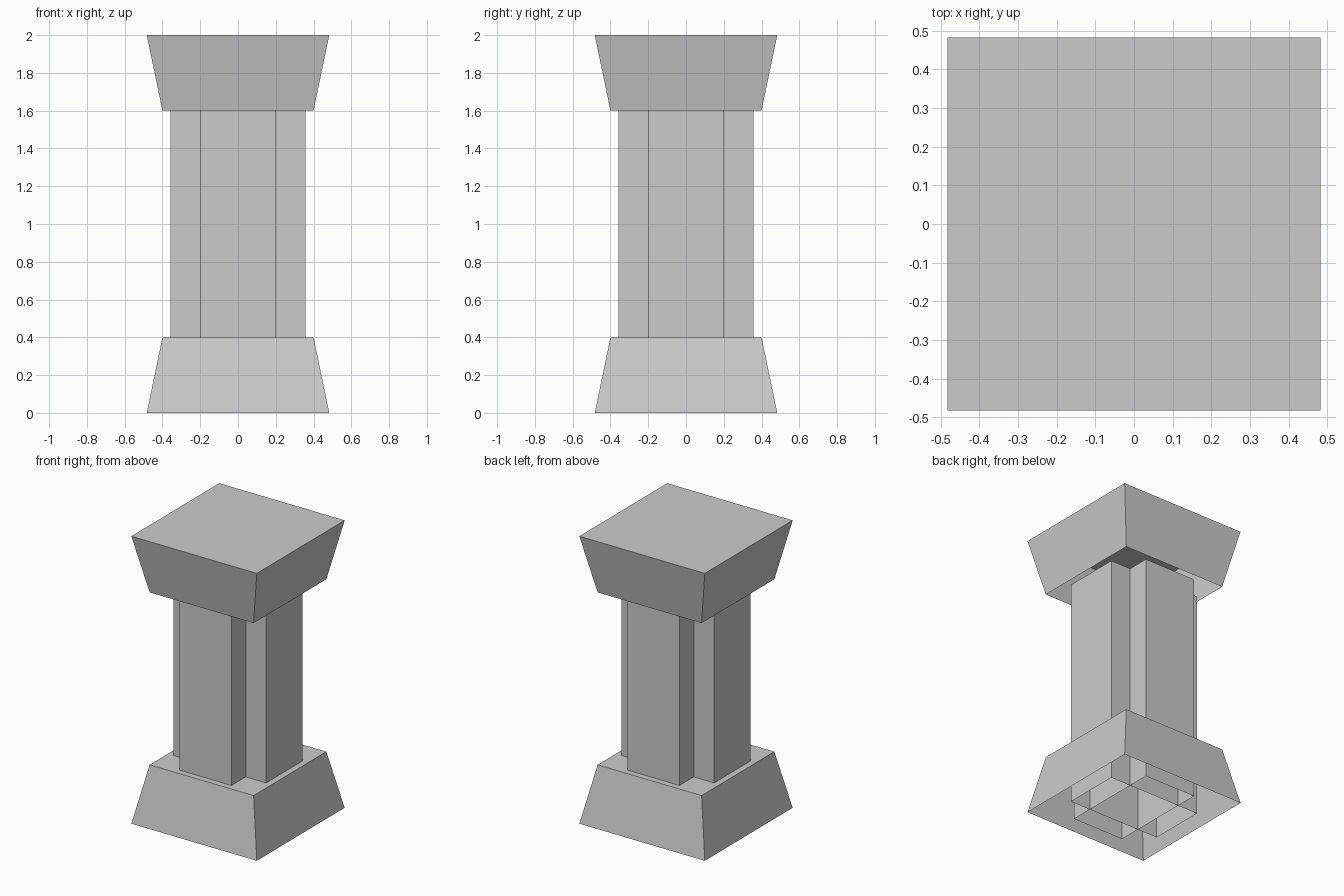
import bpy, bmesh

if "Cube" in bpy.data.objects:
    bpy.data.objects.remove(bpy.data.objects["Cube"])


def open_block(name, bottom, top, z0, z1):
    """Four walls and a lid, open underneath; bottom/top are (half x, half y)."""
    bm = bmesh.new()
    signs = [(-1, -1), (1, -1), (1, 1), (-1, 1)]
    lo = [bm.verts.new((sx * bottom[0], sy * bottom[1], z0)) for sx, sy in signs]
    hi = [bm.verts.new((sx * top[0], sy * top[1], z1)) for sx, sy in signs]
    for i in range(4):
        j = (i + 1) % 4
        bm.faces.new((lo[i], lo[j], hi[j], hi[i]))
    bm.faces.new(hi)
    mesh = bpy.data.meshes.new(name)
    bm.to_mesh(mesh)
    bm.free()
    obj = bpy.data.objects.new(name, mesh)
    bpy.context.collection.objects.link(obj)
    return obj


WIDE, NARROW = 0.483, 0.40    # half widths of the flared ends
LONG, SHORT = 0.357, 0.20     # half widths of the crossed shaft slabs

# Flared foot and head
open_block("base", (WIDE, WIDE), (NARROW, NARROW), 0.0, 0.4)
open_block("capital", (NARROW, NARROW), (WIDE, WIDE), 1.6, 2.0)

# Shaft: two hollow slabs crossing at the middle, running down inside the base
open_block("shaft_slab_x", (LONG, SHORT), (LONG, SHORT), 0.0, 1.6)
open_block("shaft_slab_y", (SHORT, LONG), (SHORT, LONG), 0.0, 1.6)
